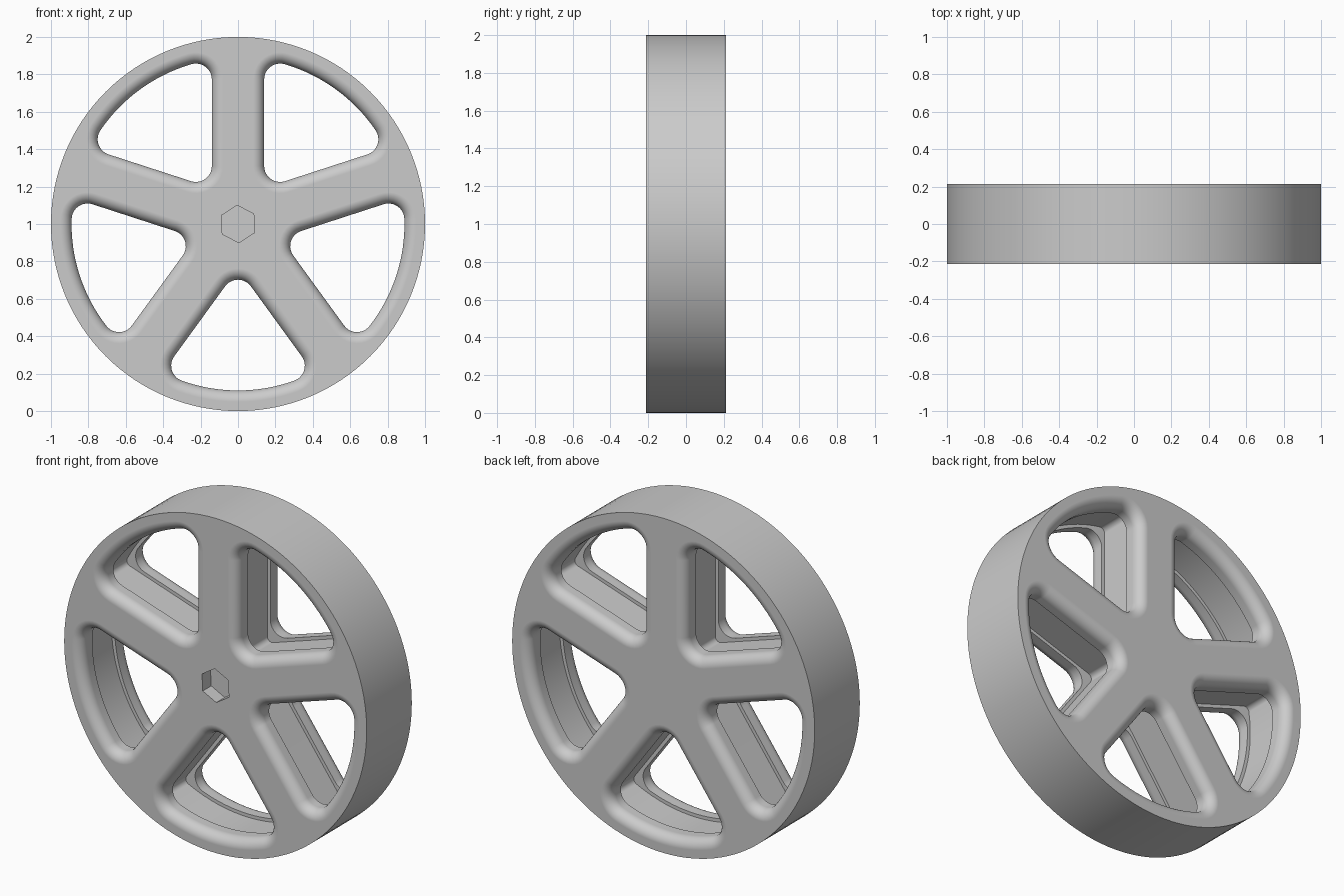
import bpy, bmesh, math
from math import sin, cos, radians, pi

if "Cube" in bpy.data.objects:
    bpy.data.objects.remove(bpy.data.objects["Cube"])

HALF = 0.213          # half the wheel thickness
FILLET = 0.06         # rounded edge around each window
A = radians(36)       # half the angle between spokes

grey = bpy.data.materials.new("plain_grey")
grey.diffuse_color = (0.6, 0.6, 0.6, 1)
grey.use_nodes = True
grey.node_tree.nodes["Principled BSDF"].inputs["Base Color"].default_value = grey.diffuse_color


def make_object(name, bm):
    bmesh.ops.recalc_face_normals(bm, faces=bm.faces)
    mesh = bpy.data.meshes.new(name)
    bm.to_mesh(mesh)
    bm.free()
    mesh.materials.append(grey)
    obj = bpy.data.objects.new(name, mesh)
    bpy.context.collection.objects.link(obj)
    return obj


def loft(bm, rings):
    """Skin a list of equal-length point rings and cap both ends."""
    vs = [[bm.verts.new(p) for p in ring] for ring in rings]
    n = len(vs[0])
    for a, b in zip(vs, vs[1:]):
        for i in range(n):
            j = (i + 1) % n
            bm.faces.new((a[i], a[j], b[j], b[i]))
    bm.faces.new(vs[0])
    bm.faces.new(vs[-1])


def circle(radius, y, n, start=0.0):
    return [(radius * cos(start + 2 * pi * i / n), y,
             1 + radius * sin(start + 2 * pi * i / n)) for i in range(n)]


def window(direction, y, h, R, r):
    """Rounded wedge: h = spoke half width, R = outer radius, r = corner radius."""
    phi = A - math.asin((h + r) / (R - r))
    cu, cv = (R - r) * cos(phi), (R - r) * sin(phi)
    n1, n2 = radians(126), radians(234)
    arcs = [((h + r) / sin(A), 0, r, n1, n2, 10),
            (cu, -cv, r, n2, 2 * pi - phi, 10),
            (0, 0, R, -phi, phi, 16),
            (cu, cv, r, phi, n1, 10)]
    pts = []
    for k, (u, v, rad, a0, a1, n) in enumerate(arcs):
        # the outer arc shares its end points with the corner arcs
        for i in (range(1, n) if k == 2 else range(n + 1)):
            t = a0 + (a1 - a0) * i / n
            pu, pv = u + rad * cos(t), v + rad * sin(t)
            pts.append((pu * cos(direction) - pv * sin(direction), y,
                        1 + pu * sin(direction) + pv * cos(direction)))
    return pts


# Solid disc
bm = bmesh.new()
loft(bm, [circle(1, -HALF, 128), circle(1, HALF, 128)])
wheel = make_object("spoked_wheel", bm)

# Window profile: (y, outward offset) from the front face to the middle groove
front = [(-HALF - 0.03, FILLET)]
for i in range(9):
    t = i / 8 * pi / 2
    front.append((-HALF + FILLET * (1 - cos(t)), FILLET * (1 - sin(t))))
front.append((-0.105, 0))

# Cutters: five windows plus a blind hexagonal socket on the front
bm = bmesh.new()
for k in range(5):
    d = radians(-90 + 72 * k)

    def lip(y, o):
        return window(d, y, 0.14 - o, 0.89 + o, 0.085 + o)

    def groove(y):
        return window(d, y, 0.12, 0.91, 0.03)

    rings = [lip(y, o) for y, o in front]
    rings += [groove(-0.105), groove(0.105)]
    rings += [lip(-y, o) for y, o in reversed(front)]
    loft(bm, rings)
loft(bm, [circle(0.1, -HALF - 0.03, 6, radians(93)),
          circle(0.1, -HALF + 0.08, 6, radians(93))])
cutter = make_object("window_cutter", bm)
cutter.hide_render = True

bpy.context.view_layer.objects.active = wheel
wheel.select_set(True)
cutter.select_set(False)
cut = wheel.modifiers.new("windows", 'BOOLEAN')
cut.operation = 'DIFFERENCE'
cut.solver = 'EXACT'
cut.object = cutter
bpy.ops.object.modifier_apply(modifier=cut.name)
bpy.data.objects.remove(cutter)

# Smooth fillets, crisp creases, flat faces kept flat
bpy.ops.object.shade_smooth_by_angle(angle=radians(30))
wn = wheel.modifiers.new("flat_faces", 'WEIGHTED_NORMAL')
wn.keep_sharp = True
